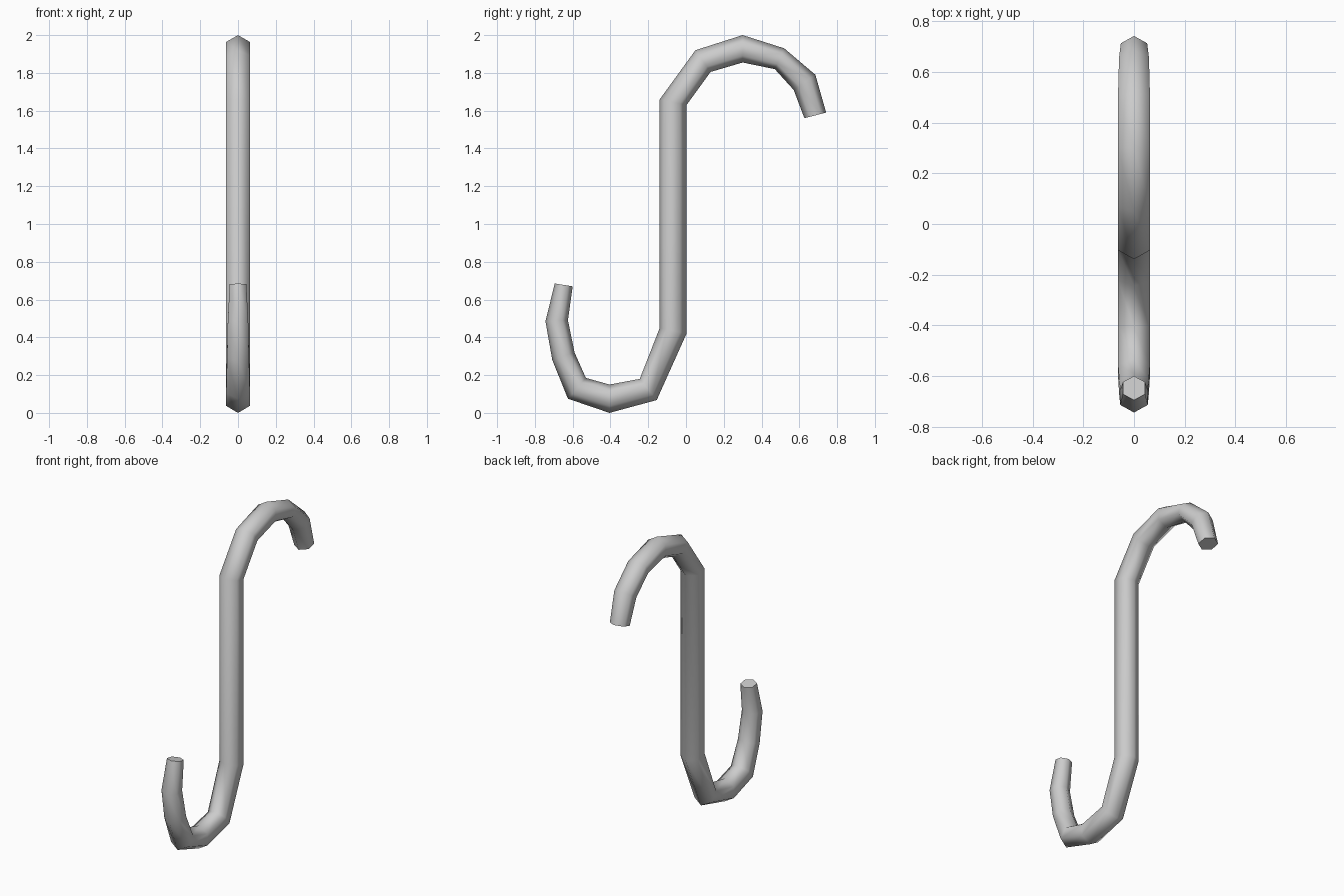
import bpy, bmesh, math
from mathutils import Vector

if "Cube" in bpy.data.objects:
    bpy.data.objects.remove(bpy.data.objects["Cube"])

# Side profile of the bent rod: (edge A y, z, edge B y, z, half width in x)
STATIONS = [
    (0.742, 1.59, 0.627, 1.56, 0.052),    # upper tip
    (0.685, 1.79, 0.570, 1.71, 0.059),
    (0.520, 1.93, 0.470, 1.82, 0.063),
    (0.300, 2.00, 0.300, 1.855, 0.063),
    (0.050, 1.92, 0.130, 1.805, 0.063),
    (-0.139, 1.66, 0.003, 1.63, 0.063),   # top of shaft
    (-0.139, 0.45, 0.003, 0.42, 0.063),   # bottom of shaft
    (-0.245, 0.18, -0.155, 0.068, 0.063),
    (-0.405, 0.15, -0.405, 0.00, 0.063),
    (-0.530, 0.185, -0.625, 0.075, 0.063),
    (-0.590, 0.32, -0.708, 0.28, 0.058),
    (-0.625, 0.49, -0.744, 0.485, 0.054),
    (-0.600, 0.67, -0.695, 0.685, 0.044), # lower tip
]
SIDES = 6

bm = bmesh.new()
rings = []
for ay, az, by, bz, w in STATIONS:
    a, b = Vector((0, ay, az)), Vector((0, by, bz))
    mid, half = (a + b) / 2, (a - b) / 2
    ring = []
    for k in range(SIDES):
        t = 2 * math.pi * k / SIDES
        side = Vector((w * math.sin(t) / math.sin(math.pi / 3), 0, 0))
        ring.append(bm.verts.new(mid + half * math.cos(t) + side))
    rings.append(ring)

# Rod sides and end caps
for r, s in zip(rings, rings[1:]):
    for k in range(SIDES):
        n = (k + 1) % SIDES
        bm.faces.new((r[k], r[n], s[n], s[k]))
bm.faces.new(rings[0])
bm.faces.new(rings[-1])
bmesh.ops.recalc_face_normals(bm, faces=bm.faces)

mesh = bpy.data.meshes.new("s_hook")
bm.to_mesh(mesh)
bm.free()
hook = bpy.data.objects.new("s_hook", mesh)
bpy.context.collection.objects.link(hook)

# Smooth rod, crisp end caps
bpy.context.view_layer.objects.active = hook
hook.select_set(True)
bpy.ops.object.shade_smooth_by_angle(angle=math.radians(70))
